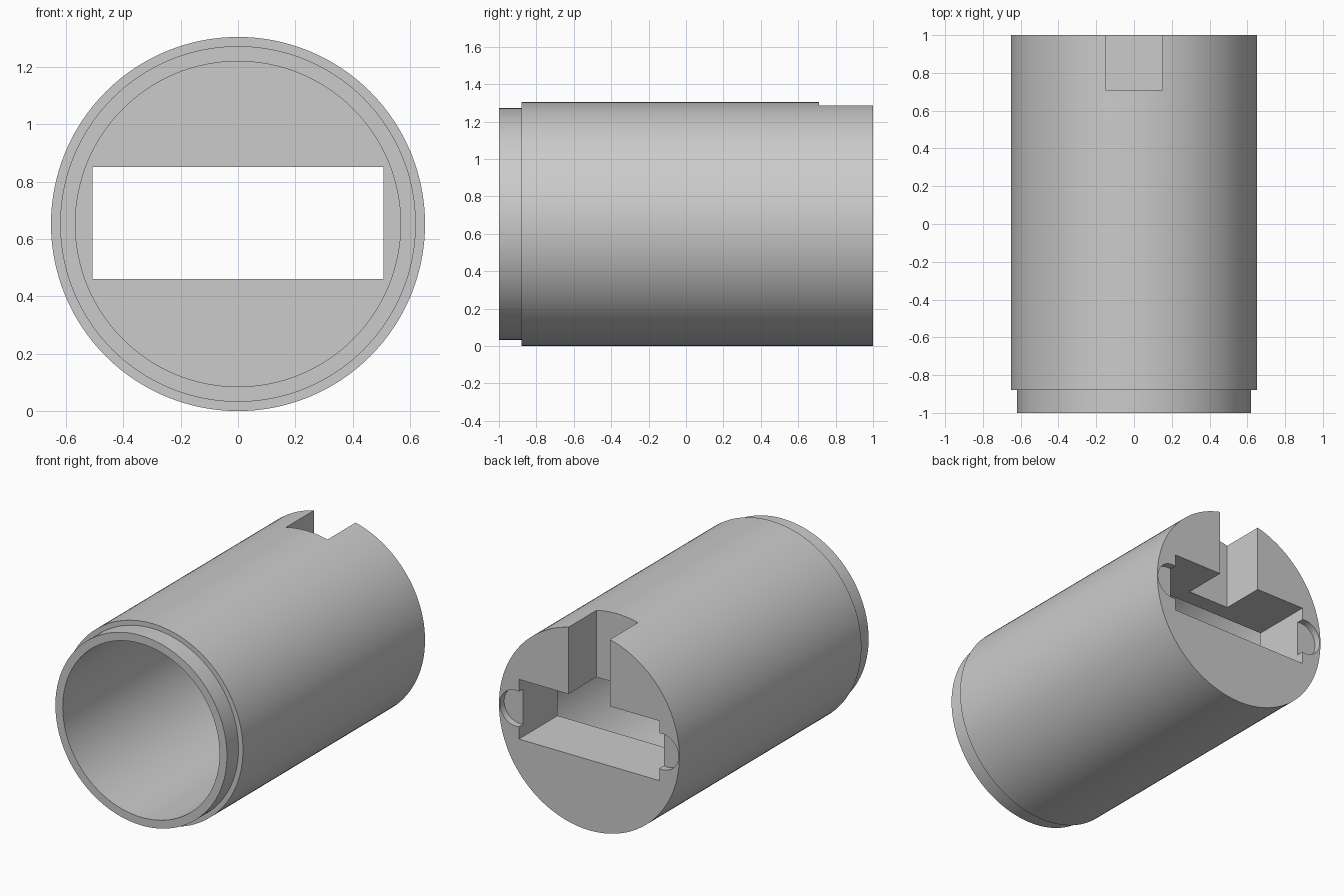
import bpy, bmesh, math
from mathutils import Matrix, Vector

if "Cube" in bpy.data.objects:
    bpy.data.objects.remove(bpy.data.objects["Cube"], do_unlink=True)

R = 0.652           # body radius, also the height of its axis
BACK, WALL = 1.0, 0.6
SEGMENTS = 128

grey = bpy.data.materials.new("plain grey")
grey.use_nodes = True
colour = (0.6, 0.6, 0.6, 1)
grey.diffuse_color = colour
grey.node_tree.nodes["Principled BSDF"].inputs["Base Color"].default_value = colour


def make_object(name, bm):
    bmesh.ops.recalc_face_normals(bm, faces=bm.faces)
    mesh = bpy.data.meshes.new(name)
    bm.to_mesh(mesh)
    bm.free()
    mesh.materials.append(grey)
    obj = bpy.data.objects.new(name, mesh)
    bpy.context.collection.objects.link(obj)
    return obj


def box(name, low, high):
    low, high = Vector(low), Vector(high)
    bm = bmesh.new()
    bmesh.ops.create_cube(bm, size=1, matrix=Matrix.Translation((low + high) / 2)
                          @ Matrix.Diagonal((*(high - low), 1)))
    return make_object(name, bm)


def disc(name, x, z, radius, y0, y1):
    bm = bmesh.new()
    turn = Matrix.Rotation(math.pi / 2, 4, 'X')
    bmesh.ops.create_cone(bm, cap_ends=True, segments=64, radius1=radius, radius2=radius,
                          depth=y1 - y0,
                          matrix=Matrix.Translation((x, (y0 + y1) / 2, z)) @ turn)
    return make_object(name, bm)


# Hollow barrel: stepped lip and bore at the front, thick wall at the back
profile = [(R, BACK), (R, -0.88), (0.62, -0.88), (0.62, -1), (0.567, -1), (0.567, WALL)]
bm = bmesh.new()
rings = []
for radius, y in profile:
    rings.append([bm.verts.new((radius * math.cos(a), y, R + radius * math.sin(a)))
                  for a in (math.tau * i / SEGMENTS for i in range(SEGMENTS))])
for a, b in zip(rings, rings[1:]):
    for i in range(SEGMENTS):
        j = (i + 1) % SEGMENTS
        bm.faces.new((a[i], a[j], b[j], b[i]))
bm.faces.new(rings[0])
bm.faces.new(rings[-1])
barrel = make_object("barrel", bm)

# Cutters: slot through the wall, key notch on top, shallow round recesses at the slot ends
cutters = [
    box("slot_cutter", (-0.508, WALL - 0.1, 0.46), (0.508, BACK + 0.1, 0.85)),
    box("notch_cutter", (-0.15, 0.71, 0.7), (0.15, BACK + 0.1, 1.5)),
]
for side, name in ((1, "left"), (-1, "right")):
    cutters.append(disc(name + "_recess_cutter", side * 0.529, 0.655, 0.117,
                        BACK - 0.045, BACK + 0.1))

bpy.ops.object.select_all(action='DESELECT')
bpy.context.view_layer.objects.active = barrel
barrel.select_set(True)
for cutter in cutters:
    cutter.hide_render = True
    cut = barrel.modifiers.new(cutter.name, 'BOOLEAN')
    cut.operation = 'DIFFERENCE'
    cut.solver = 'EXACT'
    cut.object = cutter
    bpy.ops.object.modifier_apply(modifier=cut.name)
    bpy.data.objects.remove(cutter, do_unlink=True)

bpy.ops.object.shade_smooth_by_angle(angle=math.radians(30))
